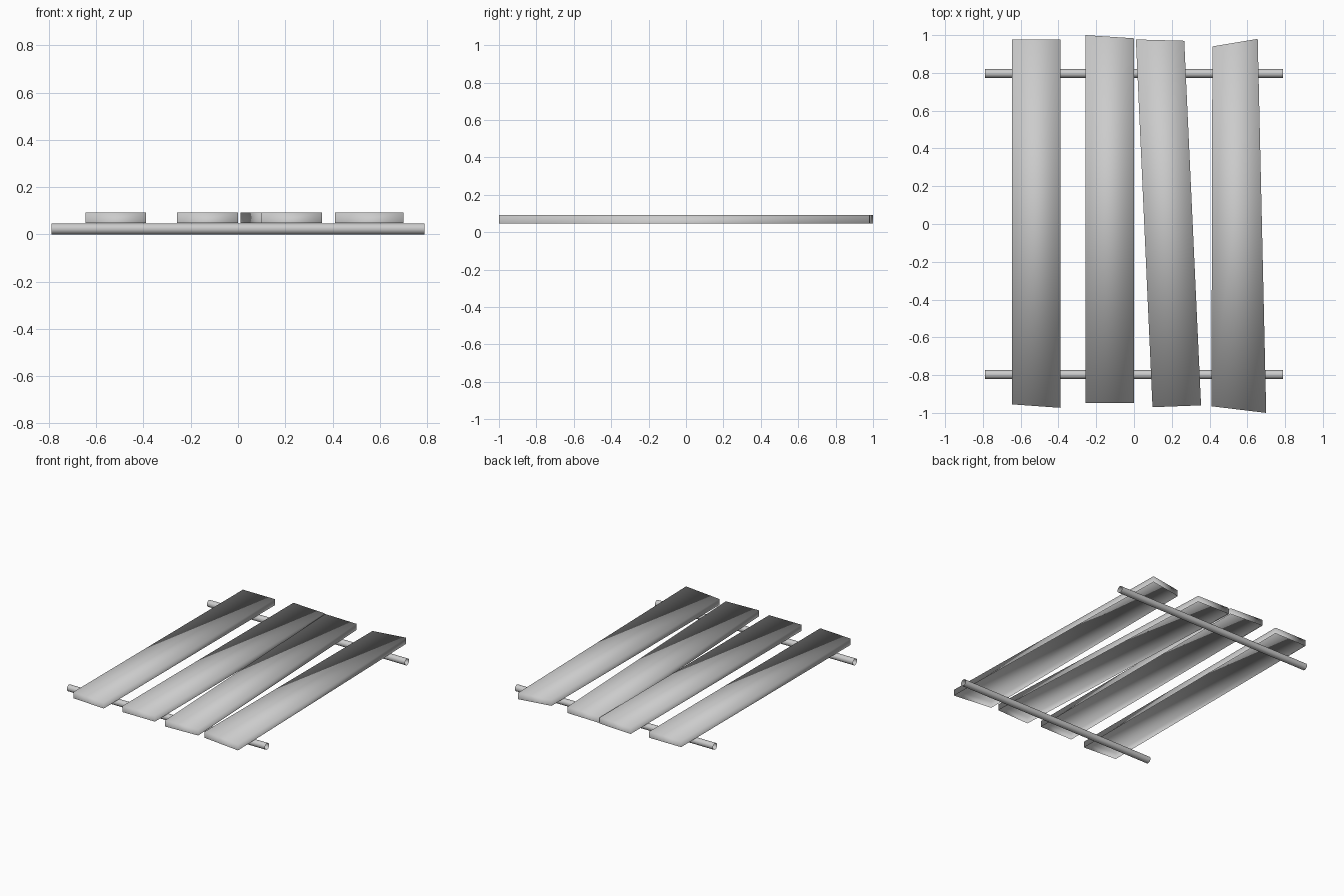
import bpy, bmesh
from math import pi
from mathutils import Matrix

cube = bpy.data.objects.get("Cube")
if cube:
    bpy.data.objects.remove(cube, do_unlink=True)

grey = bpy.data.materials.new("plain grey")
grey.use_nodes = True
colour = (0.6, 0.6, 0.6, 1)
grey.diffuse_color = colour
grey.node_tree.nodes["Principled BSDF"].inputs["Base Color"].default_value = colour


def add_object(name, bm):
    for face in bm.faces:
        face.smooth = True
    mesh = bpy.data.meshes.new(name)
    bm.to_mesh(mesh)
    bm.free()
    mesh.materials.append(grey)
    bpy.context.collection.objects.link(bpy.data.objects.new(name, mesh))


def plank(name, outline, bottom=0.048, top=0.092):
    """Thin board from its plan outline, with an open underside."""
    bm = bmesh.new()
    low = [bm.verts.new((x, y, bottom)) for x, y in outline]
    high = [bm.verts.new((x, y, top)) for x, y in outline]
    bm.faces.new(high)
    for i in range(4):
        j = (i + 1) % 4
        bm.faces.new((low[i], low[j], high[j], high[i]))
    add_object(name, bm)


def rail(name, y, radius=0.0235, length=1.58):
    """Round open-ended pole lying along x."""
    bm = bmesh.new()
    bmesh.ops.create_cone(bm, cap_ends=False, segments=16, radius1=radius,
                          radius2=radius, depth=length)
    bm.transform(Matrix.Translation((0, y, radius)) @ Matrix.Rotation(pi / 2, 4, "Y"))
    add_object(name, bm)


# Poles underneath
rail("front_rail", -0.797)
rail("back_rail", 0.797)

# Boards: front right, front left, back left, back right corners
plank("outer_right_plank", [(-0.645, -0.955), (-0.39, -0.973), (-0.39, 0.977), (-0.645, 0.977)])
plank("inner_right_plank", [(-0.258, -0.947), (0, -0.947), (0, 0.983), (-0.258, 1)])
plank("inner_left_plank", [(0.098, -0.97), (0.355, -0.96), (0.266, 0.97), (0.01, 0.977)])
plank("outer_left_plank", [(0.41, -0.965), (0.7, -1), (0.655, 0.98), (0.415, 0.94)])
